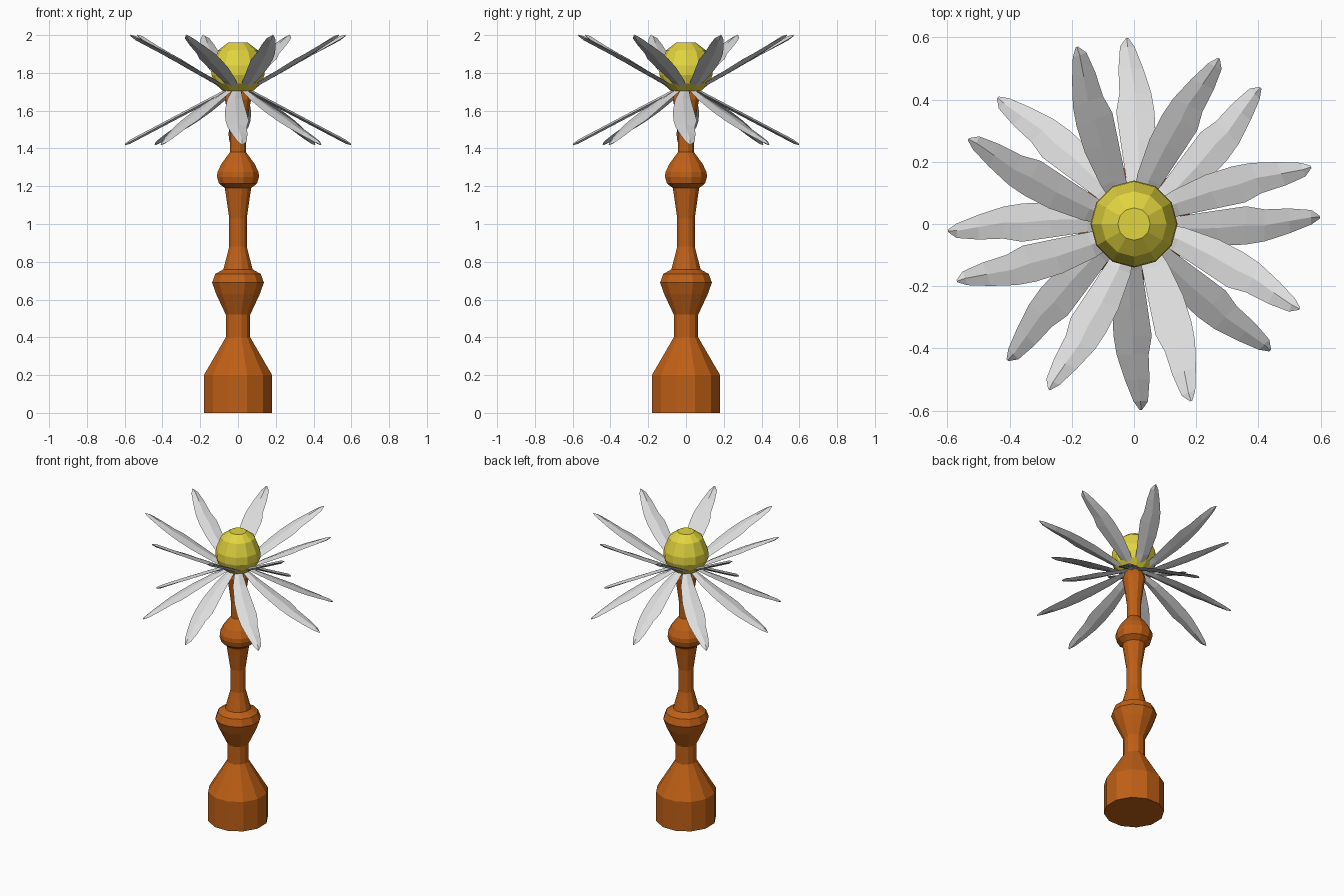
import bpy, bmesh, math
from mathutils import Matrix

if "Cube" in bpy.data.objects:
    bpy.data.objects.remove(bpy.data.objects["Cube"])


def material(name, rgb):
    m = bpy.data.materials.new(name)
    m.diffuse_color = (*rgb, 1)
    m.use_nodes = True
    m.node_tree.nodes["Principled BSDF"].inputs["Base Color"].default_value = m.diffuse_color
    return m


BROWN = material("orange brown", (0.52, 0.115, 0.008))
YELLOW = material("yellow", (0.76, 0.66, 0.05))
GREY = material("light grey", (0.72, 0.72, 0.72))


def finish(bm, name, mat):
    bmesh.ops.recalc_face_normals(bm, faces=bm.faces)
    me = bpy.data.meshes.new(name)
    bm.to_mesh(me)
    bm.free()
    me.materials.append(mat)
    ob = bpy.data.objects.new(name, me)
    bpy.context.collection.objects.link(ob)
    return ob


def lathe(name, profile, mat, sides=12, offset=0.0):
    """Closed turned solid from (radius, height) points, bottom to top."""
    bm = bmesh.new()
    rings = []
    for r, z in profile:
        rings.append([bm.verts.new((r * math.cos(offset + math.tau * i / sides),
                                    r * math.sin(offset + math.tau * i / sides), z))
                      for i in range(sides)])
    for a, b in zip(rings, rings[1:]):
        for i in range(sides):
            j = (i + 1) % sides
            bm.faces.new((a[i], a[j], b[j], b[i]))
    bm.faces.new(rings[0][::-1])
    bm.faces.new(rings[-1])
    return finish(bm, name, mat)


# Turned stem with a flared foot and two bulges
lathe("stem", [
    (0.187, 0), (0.187, 0.20), (0.067, 0.40), (0.067, 0.52),
    (0.12, 0.63), (0.142, 0.69), (0.125, 0.735), (0.08, 0.76),
    (0.048, 0.88), (0.048, 1.03), (0.072, 1.19), (0.105, 1.215),
    (0.115, 1.25), (0.113, 1.275), (0.09, 1.32), (0.044, 1.38),
    (0.044, 1.48), (0.06, 1.60), (0.072, 1.66), (0.055, 1.71)],
    BROWN, offset=math.radians(15))

# Yellow flower centre
lathe("flower_centre", [
    (0.08, 1.705), (0.125, 1.745), (0.14, 1.79), (0.137, 1.84),
    (0.105, 1.92), (0.052, 1.96)], YELLOW)

# Petal stations: distance out, right edge, left edge
STATIONS = [
    (0.045, -0.028, 0.015), (0.15, -0.058, 0.026), (0.27, -0.070, 0.044),
    (0.36, -0.066, 0.057), (0.42, -0.056, 0.047), (0.50, -0.030, 0.050),
    (0.57, -0.002, 0.045), (0.598, 0.018, 0.026)]
SLOPE = 0.527
HUB_Z = 1.71


def add_petal(bm, angle, upper):
    """Thin lens-section petal; upper ones are the lower shape turned over."""
    s = -1 if upper else 1
    rot = Matrix.Rotation(angle, 4, 'Z')
    rings = []
    for k, (r, lo, hi) in enumerate(STATIONS):
        t = 0.004 if k == len(STATIONS) - 1 else 0.011
        z = HUB_Z - s * SLOPE * (r - 0.05)
        mid = (lo + hi) / 2
        pts = [(r, s * lo, z), (r, s * mid, z + t),
               (r, s * hi, z), (r, s * mid, z - t)]
        ring = [bm.verts.new(p) for p in pts]
        bmesh.ops.transform(bm, matrix=rot, verts=ring)
        rings.append(ring)
    for a, b in zip(rings, rings[1:]):
        for i in range(4):
            j = (i + 1) % 4
            bm.faces.new((a[i], a[j], b[j], b[i]))
    bm.faces.new(rings[0])
    bm.faces.new(rings[-1])


# Two rings of eight petals
for name, upper, start in (("lower_petals", False, 0), ("upper_petals", True, 20)):
    bm = bmesh.new()
    for i in range(8):
        add_petal(bm, math.radians(start + 45 * i), upper)
    finish(bm, name, GREY)
